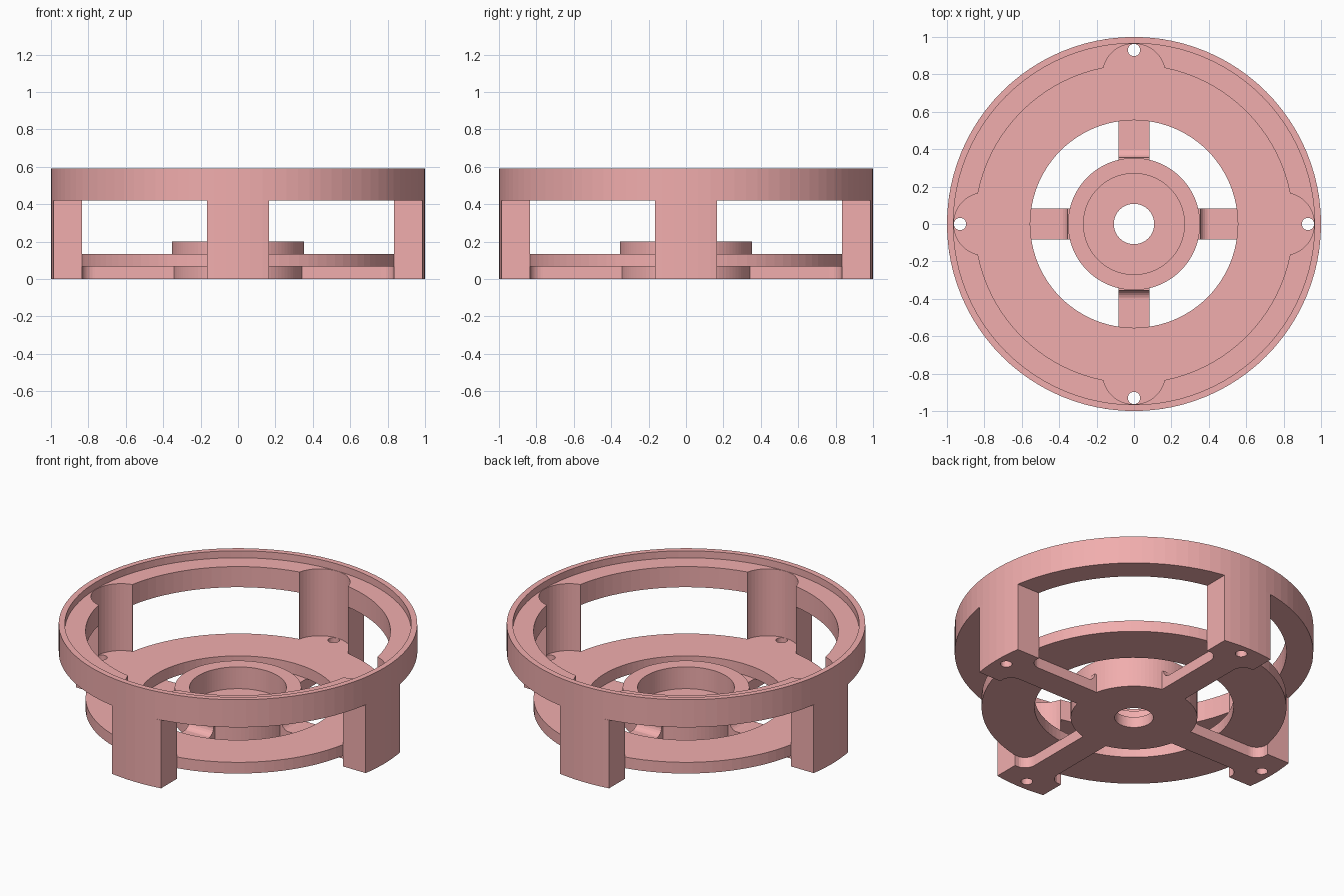
import bpy, bmesh, math
from mathutils import Matrix

if "Cube" in bpy.data.objects:
    bpy.data.objects.remove(bpy.data.objects["Cube"])

SEG = 96
mat = bpy.data.materials.new("coral")
mat.diffuse_color = (0.88, 0.42, 0.42, 1)
mat.use_nodes = True
mat.node_tree.nodes["Principled BSDF"].inputs["Base Color"].default_value = mat.diffuse_color


def finish(name, bm):
    bmesh.ops.recalc_face_normals(bm, faces=bm.faces)
    me = bpy.data.meshes.new(name)
    bm.to_mesh(me)
    bm.free()
    ob = bpy.data.objects.new(name, me)
    me.materials.append(mat)
    bpy.context.collection.objects.link(ob)
    return ob


def lathe(name, profile):
    """Closed (radius, z) profile spun around z."""
    bm = bmesh.new()
    rings = []
    for i in range(SEG):
        a = 2 * math.pi * i / SEG
        rings.append([bm.verts.new((r * math.cos(a), r * math.sin(a), z)) for r, z in profile])
    n = len(profile)
    for i in range(SEG):
        p, q = rings[i], rings[(i + 1) % SEG]
        for j in range(n):
            k = (j + 1) % n
            bm.faces.new((p[j], q[j], q[k], p[k]))
    return finish(name, bm)


def prism(name, pts, lo, hi, turn=0.0, upright=False):
    """Outline extruded along z, or along y when it is an upright (x, z) outline."""
    bm = bmesh.new()

    def place(p, h):
        return (p[0], h, p[1]) if upright else (p[0], p[1], h)
    a = [bm.verts.new(place(p, lo)) for p in pts]
    b = [bm.verts.new(place(p, hi)) for p in pts]
    bm.faces.new(a)
    bm.faces.new(b)
    for i in range(len(pts)):
        j = (i + 1) % len(pts)
        bm.faces.new((a[i], a[j], b[j], b[i]))
    bmesh.ops.transform(bm, matrix=Matrix.Rotation(turn, 4, 'Z'), verts=bm.verts)
    return finish(name, bm)


def arc(cx, cy, r, a0, a1, n):
    return [(cx + r * math.cos(math.radians(a0 + (a1 - a0) * i / n)),
             cy + r * math.sin(math.radians(a0 + (a1 - a0) * i / n))) for i in range(n + 1)]


def cut(ob, cutter):
    m = ob.modifiers.new("cut", 'BOOLEAN')
    m.operation = 'DIFFERENCE'
    m.solver = 'EXACT'
    m.object = cutter
    bpy.context.view_layer.objects.active = ob
    bpy.ops.object.modifier_apply(modifier=m.name)


# Rim with stepped recess, flat lower ring, and hub cup
rim = lathe("upper_rim", [(0.85, 0.42), (1, 0.42), (1, 0.59), (0.966, 0.59), (0.966, 0.547), (0.85, 0.547)])
lathe("lower_ring", [(0.555, 0.066), (0.85, 0.066), (0.85, 0.135), (0.555, 0.135)])
lathe("hub_cup", [(0.108, 0), (0.353, 0), (0.353, 0.2), (0.27, 0.2), (0.27, 0.066), (0.108, 0.066)])

# Outlines for the repeated parts, all drawn along +x
W = 0.167
edge = math.sqrt(1 - W * W)
leg_outline = ([(0.833, -W), (edge, -W)] + arc(0, 0, 1, -7.5, 7.5, 4) + [(edge, W), (0.833, W)])
flare = arc(0.765, 0.153, 0.07, -90, 0, 8)
arm_outline = ([(0.32, 0.083)] + flare + [(0.84, 0.153), (0.84, -0.153)]
               + [(x, -y) for x, y in reversed(flare)] + [(0.32, -0.083)])
fillet_outline = [(0.33, 0.06), (0.405, 0.06)] + arc(0.405, 0.115, 0.05, 270, 180, 6) + [(0.33, 0.115)]
pocket_outline = arc(0.795, 0, 0.169, 0, 352.5, 47)
hole_outline = arc(0.93, 0, 0.033, 0, 345, 23)

for i in range(4):
    t = i * math.pi / 2
    leg = prism(f"leg_{i + 1}", leg_outline, 0, 0.42, t)
    prism(f"arm_{i + 1}", arm_outline, 0, 0.066, t)
    prism(f"arm_fillet_{i + 1}", fillet_outline, -0.083, 0.083, t, upright=True)
    # Round screw pocket through rim and leg, screw hole through the foot
    pocket = prism("pocket_cutter", pocket_outline, 0.135, 0.7, t)
    hole = prism("hole_cutter", hole_outline, -0.1, 0.3, t)
    cut(leg, pocket)
    cut(leg, hole)
    cut(rim, pocket)
    for c in (pocket, hole):
        bpy.data.objects.remove(c)
